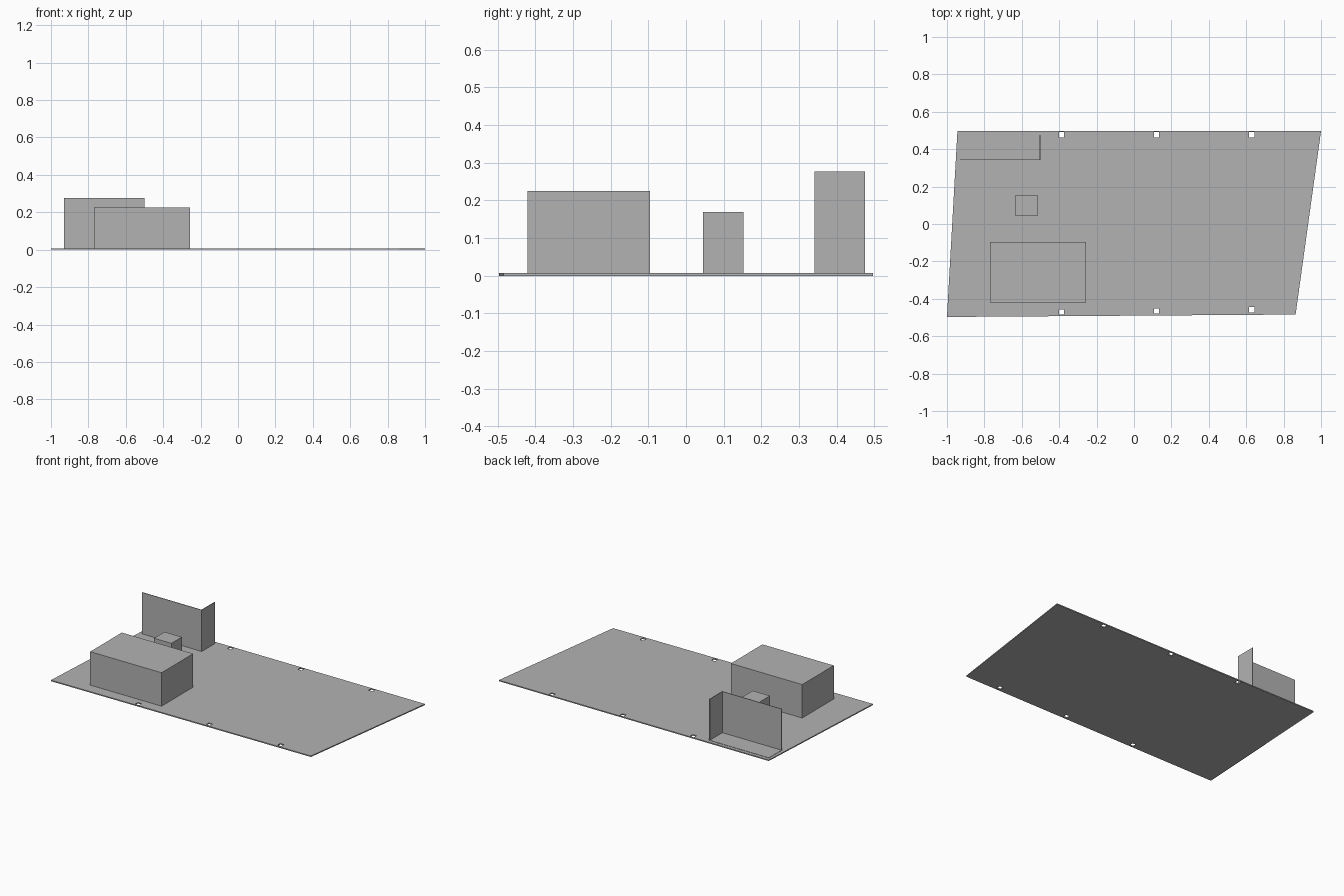
import bpy
import bmesh

default = bpy.data.objects.get("Cube")
if default:
    bpy.data.objects.remove(default, do_unlink=True)

grey = bpy.data.materials.new("plain grey")
grey.use_nodes = True
colour = (0.45, 0.45, 0.45, 1)
grey.diffuse_color = colour
grey.node_tree.nodes["Principled BSDF"].inputs["Base Color"].default_value = colour

SLAB_TOP = 0.007


def prism(name, outline, z0, z1):
    """Extrude a flat outline from z0 up to z1."""
    bm = bmesh.new()
    base = bm.faces.new([bm.verts.new((x, y, z0)) for x, y in outline])
    top = bmesh.ops.extrude_face_region(bm, geom=[base])["geom"]
    bmesh.ops.translate(bm, vec=(0, 0, z1 - z0),
                        verts=[v for v in top if isinstance(v, bmesh.types.BMVert)])
    bmesh.ops.recalc_face_normals(bm, faces=bm.faces)
    mesh = bpy.data.meshes.new(name)
    bm.to_mesh(mesh)
    bm.free()
    mesh.materials.append(grey)
    obj = bpy.data.objects.new(name, mesh)
    bpy.context.collection.objects.link(obj)
    return obj


def box(name, x0, x1, y0, y1, z0, z1):
    return prism(name, [(x0, y0), (x1, y0), (x1, y1), (x0, y1)], z0, z1)


# Skewed ground slab
slab = prism("ground_slab",
             [(-1, -0.497), (0.864, -0.484), (1, 0.497), (-0.944, 0.497)], 0, SLAB_TOP)

# Square post holes along both long edges
h = 0.014
for x, front_y in ((-0.387, -0.471), (0.12, -0.465), (0.63, -0.459)):
    for y in (front_y, 0.477):
        cutter = box("hole_cutter", x - h, x + h, y - h, y + h, -0.05, 0.05)
        cutter.hide_render = True
        cut = slab.modifiers.new("post_hole", "BOOLEAN")
        cut.object = cutter
        cut.solver = "EXACT"
        bpy.context.view_layer.objects.active = slab
        bpy.ops.object.modifier_apply(modifier=cut.name)
        bpy.data.objects.remove(cutter, do_unlink=True)

# Main building and small shed
box("main_building", -0.77, -0.256, -0.421, -0.096, SLAB_TOP, 0.225)
box("small_shed", -0.636, -0.512, 0.045, 0.153, SLAB_TOP, 0.17)

# Corner screen: two thin walls around a thin floor plate
t = 0.004
box("screen_long_wall", -0.93, -0.5, 0.341, 0.341 + t, SLAB_TOP, 0.277)
box("screen_end_wall", -0.5 - t, -0.5, 0.341 + t, 0.475, SLAB_TOP, 0.277)
box("screen_floor", -0.93, -0.5 - t, 0.341 + t, 0.475, SLAB_TOP, SLAB_TOP + 0.002)
